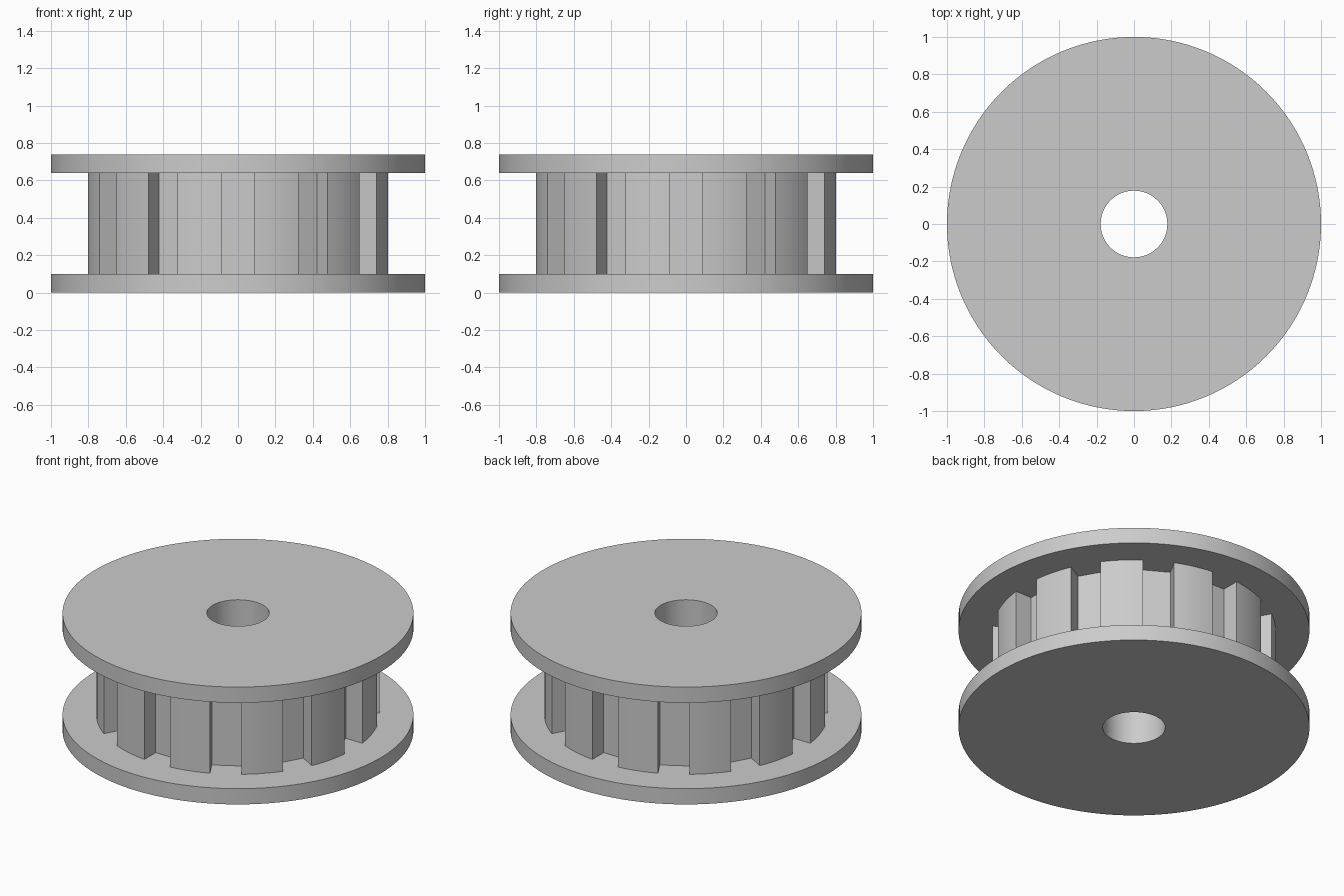
import bpy
import bmesh
import math

if "Cube" in bpy.data.objects:
    bpy.data.objects.remove(bpy.data.objects["Cube"], do_unlink=True)

HEIGHT, FLANGE = 0.738, 0.099          # overall height, flange thickness
BORE, CORE, RIM = 0.178, 0.6, 1.0      # radii of the spool
TEETH, TIP, FLOOR, HALF_GAP = 12, 0.807, 0.69, 0.0895
SEGMENTS = 128

grey = bpy.data.materials.new("plain_grey")
grey.use_nodes = True
colour = (0.6, 0.6, 0.6, 1)
grey.diffuse_color = colour
grey.node_tree.nodes["Principled BSDF"].inputs["Base Color"].default_value = colour


def finish(bm, name):
    mesh = bpy.data.meshes.new(name)
    bm.to_mesh(mesh)
    bm.free()
    mesh.materials.append(grey)
    obj = bpy.data.objects.new(name, mesh)
    bpy.context.collection.objects.link(obj)
    bpy.ops.object.select_all(action="DESELECT")
    obj.select_set(True)
    bpy.context.view_layer.objects.active = obj
    bpy.ops.object.shade_smooth_by_angle(angle=math.radians(20))
    return obj


def bridge(bm, loop_a, loop_b):
    n = len(loop_a)
    for i in range(n):
        j = (i + 1) % n
        bm.faces.new((loop_a[i], loop_a[j], loop_b[j], loop_b[i]))


def ring(bm, points, z):
    return [bm.verts.new((x, y, z)) for x, y in points]


def circle(radius):
    steps = [math.tau * i / SEGMENTS for i in range(SEGMENTS)]
    return [(radius * math.cos(a), radius * math.sin(a)) for a in steps]


# Two flanges joined by a hidden core, with a bore right through
low, high = FLANGE, HEIGHT - FLANGE
profile = [(BORE, 0), (RIM, 0), (RIM, low), (CORE, low),
           (CORE, high), (RIM, high), (RIM, HEIGHT), (BORE, HEIGHT)]
bm = bmesh.new()
loops = [ring(bm, circle(r), z) for r, z in profile]
for k, loop in enumerate(loops):
    bridge(bm, loop, loops[(k + 1) % len(loops)])
finish(bm, "flanged_spool")

# Toothed wall between the flanges: square grooves, rounded tooth tips
pitch = math.tau / TEETH
gap = math.asin(HALF_GAP / TIP)
inner_gap = math.atan2(HALF_GAP, FLOOR)
inner_radius = math.hypot(HALF_GAP, FLOOR)
ARC = 8
outline = []
for t in range(TEETH):
    start = t * pitch
    polar = [(inner_radius, start + inner_gap)]
    for i in range(ARC + 1):
        polar.append((TIP, start + gap + (pitch - 2 * gap) * i / ARC))
    polar.append((inner_radius, start + pitch - inner_gap))
    outline += [(r * math.cos(a), r * math.sin(a)) for r, a in polar]
bm = bmesh.new()
bridge(bm, ring(bm, outline, low), ring(bm, outline, high))
finish(bm, "toothed_wall")
